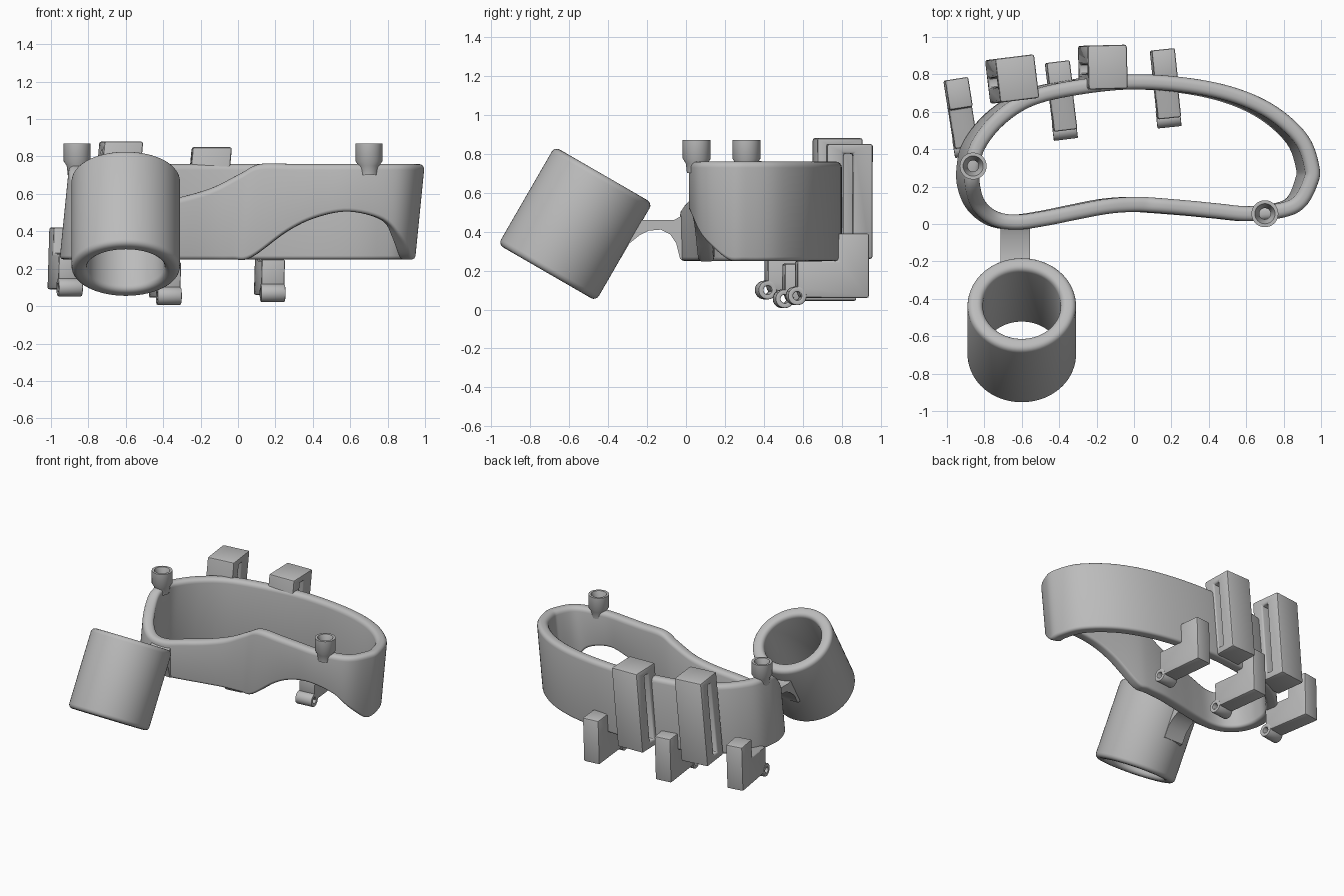
import bpy
import bmesh
from math import sin, cos, pi, radians
from mathutils import Vector, Matrix

if "Cube" in bpy.data.objects:
    bpy.data.objects.remove(bpy.data.objects["Cube"])

grey = bpy.data.materials.new("plain grey")
grey.use_nodes = True
color = (0.5, 0.5, 0.5, 1)
grey.diffuse_color = color
grey.node_tree.nodes["Principled BSDF"].inputs["Base Color"].default_value = color

LEAN = 0.1      # sideways lean of the band per unit of height
TOP = 0.76
BASE = 0.25


def finish(name, bm, bevel=0.0, segments=2, matrix=None):
    """Bevel the sharp edges, place the mesh and shade it."""
    bmesh.ops.remove_doubles(bm, verts=bm.verts, dist=1e-5)
    bmesh.ops.recalc_face_normals(bm, faces=bm.faces)
    if bevel:
        sharp = [e for e in bm.edges if e.calc_face_angle(0) > 0.5]
        bmesh.ops.bevel(bm, geom=sharp, offset=bevel, segments=segments,
                        profile=0.5, affect='EDGES', clamp_overlap=True)
    if matrix:
        bm.transform(matrix)
    mesh = bpy.data.meshes.new(name)
    bm.to_mesh(mesh)
    bm.free()
    mesh.materials.append(grey)
    obj = bpy.data.objects.new(name, mesh)
    bpy.context.collection.objects.link(obj)
    bpy.ops.object.select_all(action='DESELECT')
    obj.select_set(True)
    bpy.context.view_layer.objects.active = obj
    bpy.ops.object.shade_smooth_by_angle(angle=radians(35))
    return obj


def loft(rings):
    """Closed skin over closed rings of points."""
    bm = bmesh.new()
    rows = [[bm.verts.new(p) for p in ring] for ring in rings]
    for i, row in enumerate(rows):
        nxt = rows[(i + 1) % len(rows)]
        for j in range(len(row)):
            k = (j + 1) % len(row)
            bm.faces.new((row[j], row[k], nxt[k], nxt[j]))
    return bm


def lathe(profile, sides):
    """Ring-shaped solid turned about z."""
    angles = [2 * pi * i / sides for i in range(sides)]
    return loft([[(r * cos(a), r * sin(a), z) for r, z in profile] for a in angles])


def prism(outline, width, hole=None, lean=0.0):
    """Side profile in (y, z), extruded along x, with an optional window."""
    bm = bmesh.new()
    outer = [bm.verts.new((-width / 2, y, z)) for y, z in outline]
    if hole:
        inner = [bm.verts.new((-width / 2, y, z)) for y, z in hole]
        n = len(outer)
        for i in range(n):
            k = (i + 1) % n
            bm.faces.new((outer[i], outer[k], inner[k], inner[i]))
    else:
        bm.faces.new(outer)
    out = bmesh.ops.extrude_face_region(bm, geom=bm.faces[:])
    moved = [g for g in out["geom"] if isinstance(g, bmesh.types.BMVert)]
    bmesh.ops.translate(bm, verts=moved, vec=(width, 0, 0))
    for v in bm.verts:
        v.co.x += lean * v.co.z
    return bm


def rect(y0, y1, z0, z1):
    return [(y0, z0), (y1, z0), (y1, z1), (y0, z1)]


def place(x, y, z, turn):
    return Matrix.Translation((x, y, z)) @ Matrix.Rotation(radians(turn), 4, 'Z')


# Band: centre line with bottom and top heights
front = [(.955, .3, BASE, TOP), (.945, .22, .26, TOP), (.89, .12, .36, TOP),
         (.8, .075, .46, TOP), (.62, .055, .505, TOP), (.45, .07, .475, TOP),
         (.3, .085, .4, TOP), (.12, .1, .26, TOP), (.02, .105, BASE, .71),
         (-.12, .095, BASE, .635), (-.28, .065, BASE, .585), (-.45, .03, BASE, .55),
         (-.6, .01, BASE, .52), (-.72, .03, BASE, .53), (-.81, .1, BASE, .6),
         (-.855, .2, BASE, .72)]
back = [(-.86, .3), (-.83, .42), (-.72, .56), (-.55, .67), (-.3, .73), (0, .76),
        (.3, .74), (.55, .685), (.75, .59), (.9, .45)]
knots = [Vector(p) for p in front + [(x, y, BASE, TOP) for x, y in back]]


def catmull(a, b, c, d, t):
    return (b * 2 + (c - a) * t + (a * 2 - b * 5 + c * 4 - d) * t ** 2
            + (b * 3 - a - c * 3 + d) * t ** 3) / 2


STEPS = 6
path = []
for i in range(len(knots)):
    quad = [knots[(i + j) % len(knots)] for j in (-1, 0, 1, 2)]
    path += [catmull(*quad, s / STEPS) for s in range(STEPS)]


def band_section(i):
    """Rounded upright slab across the path."""
    here = path[i]
    step = path[(i + 1) % len(path)] - path[i - 1]
    out = Vector((-step.y, step.x)).normalized()
    half = 0.04
    ring = []
    for side, end, start, radius in ((1, 1, 0, .032), (-1, 1, 1, .032),
                                     (-1, -1, 2, .02), (1, -1, 3, .02)):
        edge = here.w if end > 0 else here.z
        for k in range(5):
            a = (start + k / 4) * pi / 2
            off = side * (half - radius) + radius * cos(a)
            z = edge - end * radius + radius * sin(a)
            ring.append((here.x + out.x * off + LEAN * (z - TOP),
                         here.y + out.y * off, z))
    return ring


finish("band", loft([band_section(i) for i in range(len(path))]))

# Tilted open cup
tilt = Matrix.Translation((-.6, -.568, .44)) @ Matrix.Rotation(radians(-30), 4, 'X')
H = 0.29
finish("cup", lathe([(.208, -H), (H, -H), (H, H), (.208, H)], 72), .03, 4, tilt)

# Arched arm joining cup and band
arm = [(.01, .25), (-.03, .26), (-.05, .34), (-.08, .385), (-.13, .41), (-.19, .405),
       (-.24, .38), (-.29, .34), (-.33, .27), (-.37, .27), (-.26, .475), (-.22, .46),
       (-.06, .46), (.01, .5)]
finish("cup_arm", prism(arm, .16), matrix=place(-.635, 0, 0, 0))

# Screw bosses on the rim
boss = [(.03, .72), (.05, .7), (.056, .75), (.072, .775), (.072, .87), (.054, .87), (.03, .8)]
for name, x, y in (("right_boss", -.86, .31), ("left_boss", .7, .055)):
    finish(name, lathe(boss, 32), matrix=place(x, y, 0, 0))

# Slotted strap holders on the back
for name, x, y, z, turn, height in (("middle_strap_holder", -.19, .72, .26, 1.5, .59),
                                    ("right_strap_holder", -.665, .655, .26, 7, .62)):
    body = rect(0, .235, 0, height)
    slot = rect(.085, .135, .05, height - .05)
    finish(name, prism(body, .21, slot, LEAN * .9), .012, 2, place(x, y, z, turn))

# Lower clips: an L-shaped foot ending in a small hinge barrel
foot = [(.02, -.01), (.37, -.01), (.37, .32), (.21, .32), (.21, .18), (0, .18), (0, .04)]
barrel = [(.022, -.065), (.048, -.065), (.048, .065), (.022, .065)]
for name, x, y, z, turn in (("right_clip", -.9, .41, .1, 9),
                            ("middle_clip", -.37, .5, .055, 7),
                            ("left_clip", .185, .565, .07, 6)):
    spot = place(x, y, z, turn)
    finish(name, prism(foot, .125, lean=.03), .01, 2, spot)
    finish(name + "_hinge", lathe(barrel, 24), .005, 2,
           spot @ Matrix.Rotation(pi / 2, 4, 'Y'))
